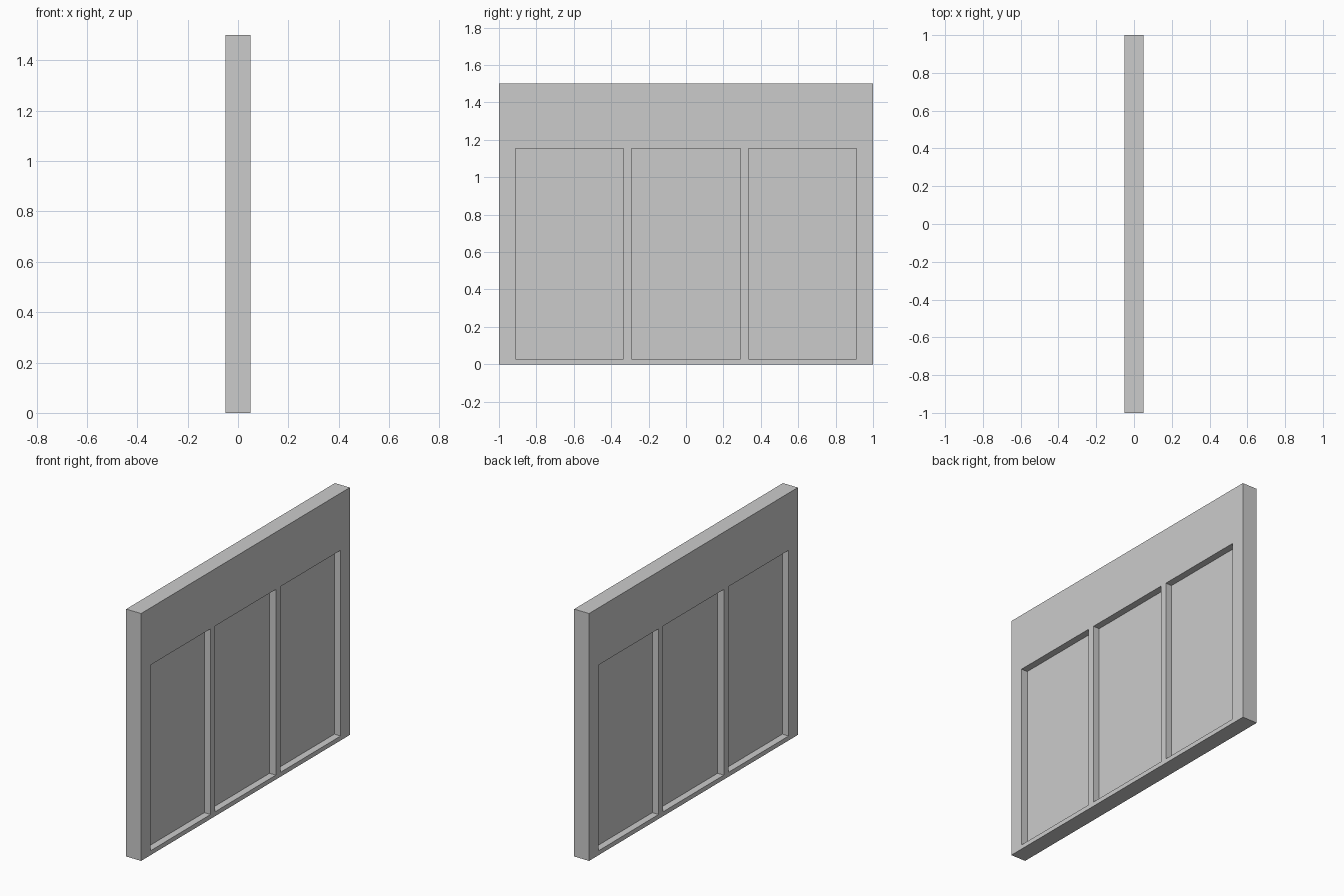
import bpy, bmesh
from mathutils import Vector

if "Cube" in bpy.data.objects:
    bpy.data.objects.remove(bpy.data.objects["Cube"])

HALF_T, DEPTH = 0.05, 0.042
YS = [-1, -0.912, -0.334, -0.291, 0.291, 0.334, 0.912, 1]
ZS = [0, 0.027, 1.153, 1.5]

bm = bmesh.new()

# Face of the panel as a grid of cells
grid = [[bm.verts.new((HALF_T, y, z)) for z in ZS] for y in YS]
panes = []
for i in range(len(YS) - 1):
    for j in range(len(ZS) - 1):
        f = bm.faces.new((grid[i][j], grid[i + 1][j],
                          grid[i + 1][j + 1], grid[i][j + 1]))
        if j == 1 and i in (1, 3, 5):
            panes.append(f)
rim = [e for e in bm.edges if e.is_boundary]


def push(geom, dx):
    verts = [v for v in geom if isinstance(v, bmesh.types.BMVert)]
    bmesh.ops.translate(bm, verts=verts, vec=Vector((dx, 0, 0)))


# Outer rim, back to the middle plane
push(bmesh.ops.extrude_edge_only(bm, edges=rim)["geom"], -HALF_T)

# Three recessed window panes
for f in bmesh.ops.extrude_discrete_faces(bm, faces=panes)["faces"]:
    push(f.verts, -DEPTH)

bmesh.ops.recalc_face_normals(bm, faces=bm.faces)
if max(bm.faces, key=lambda f: f.normal.x ** 2).normal.x < 0:
    bmesh.ops.reverse_faces(bm, faces=bm.faces)

mesh = bpy.data.meshes.new("window_wall_panel")
bm.to_mesh(mesh)
bm.free()
panel = bpy.data.objects.new("window_wall_panel", mesh)
bpy.context.collection.objects.link(panel)

# Same recesses on the other side
mirror = panel.modifiers.new("other_side", 'MIRROR')
mirror.use_axis = (True, False, False)
